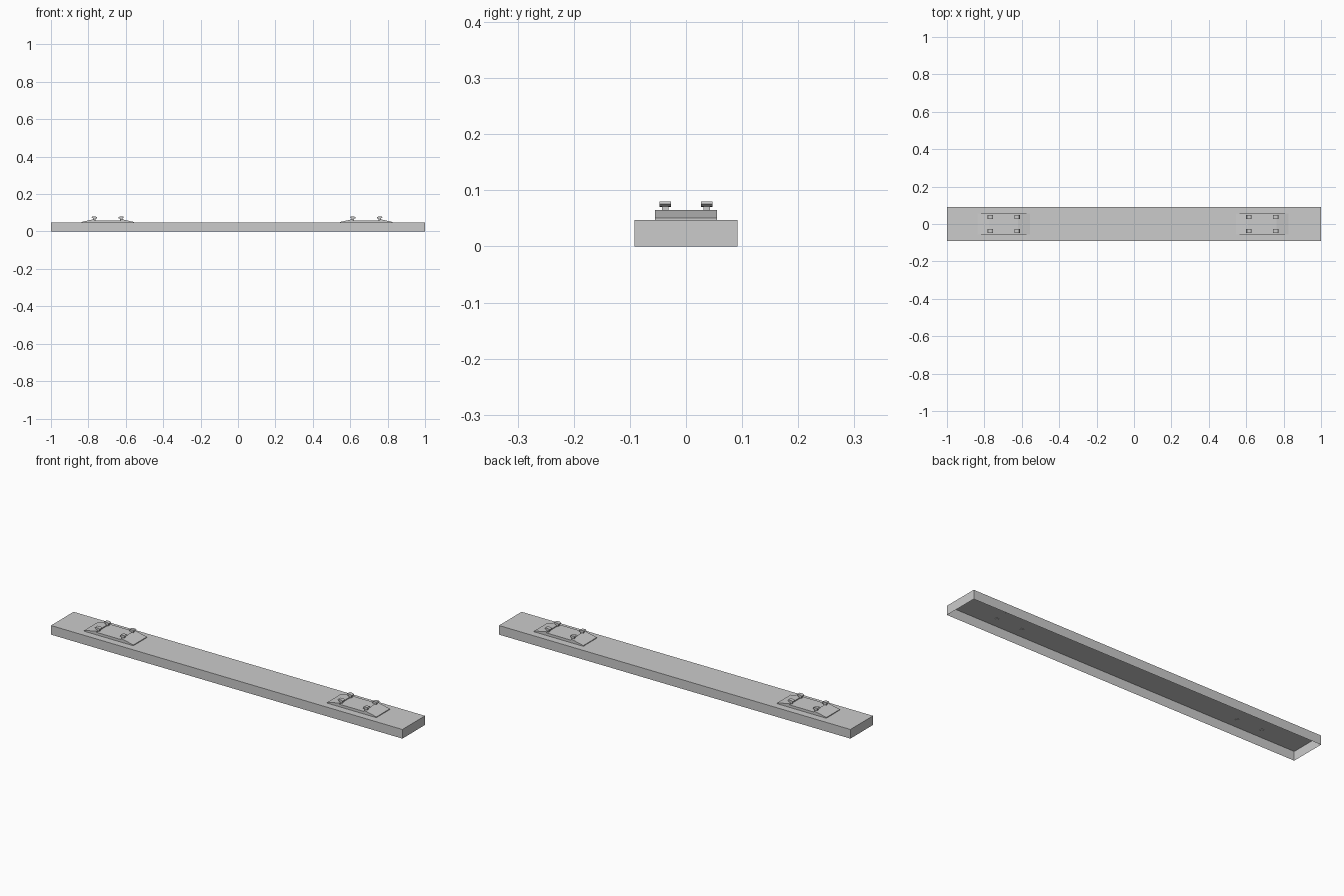
import bpy, bmesh

if "Cube" in bpy.data.objects:
    bpy.data.objects.remove(bpy.data.objects["Cube"])

TOP = 0.047                      # upper face of the sleeper
PLATE_X = (-0.697, 0.686)        # plate centres


def make_object(name, bm):
    bmesh.ops.recalc_face_normals(bm, faces=bm.faces)
    mesh = bpy.data.meshes.new(name)
    bm.to_mesh(mesh)
    bm.free()
    obj = bpy.data.objects.new(name, mesh)
    bpy.context.collection.objects.link(obj)
    return obj


def extrude_profile(bm, points, y0, y1):
    """Closed solid from an x-z outline, swept along y."""
    face = bm.faces.new([bm.verts.new((x, y0, z)) for x, z in points])
    result = bmesh.ops.extrude_face_region(bm, geom=[face], use_keep_orig=True)
    moved = [v for v in result["geom"] if isinstance(v, bmesh.types.BMVert)]
    bmesh.ops.translate(bm, verts=moved, vec=(0, y1 - y0, 0))
    return moved


# Sleeper: long box, open underneath
bm = bmesh.new()
bmesh.ops.create_cube(bm, size=1)
for v in bm.verts:
    v.co.x *= 2
    v.co.y *= 0.184
    v.co.z = (v.co.z + 0.5) * TOP
bm.normal_update()
bottom = [f for f in bm.faces if f.normal.z < -0.9]
# normals are fixed before opening so that they face outwards
bmesh.ops.delete(bm, geom=bottom, context='FACES_ONLY')
make_object("sleeper", bm)

# Plate outline: thin ends, slopes, small shoulders and a recessed rail seat
half = [(0.140, TOP), (0.140, 0.051), (0.076, 0.065), (0.070, 0.065), (0.070, 0.060)]
plate_outline = half + [(-x, z) for x, z in reversed(half)]

# Spike outlines for the +x side: stem and hooked head
stem = [(0.065, 0.044), (0.079, 0.044), (0.079, 0.073), (0.065, 0.073)]
head = [(0.058, 0.070), (0.080, 0.071), (0.087, 0.076),
        (0.083, 0.080), (0.066, 0.080), (0.058, 0.076)]

for side, cx in zip(("left", "right"), PLATE_X):
    bm = bmesh.new()
    extrude_profile(bm, [(cx + x, z) for x, z in plate_outline], -0.055, 0.055)
    make_object(side + "_rail_plate", bm)

    # Four spikes holding the rail
    bm = bmesh.new()
    for sx in (-1, 1):
        for cy in (-0.037, 0.037):
            for outline, w in ((stem, 0.006), (head, 0.010)):
                extrude_profile(bm, [(cx + sx * x, z) for x, z in outline],
                                cy - w, cy + w)
    make_object(side + "_rail_spikes", bm)
